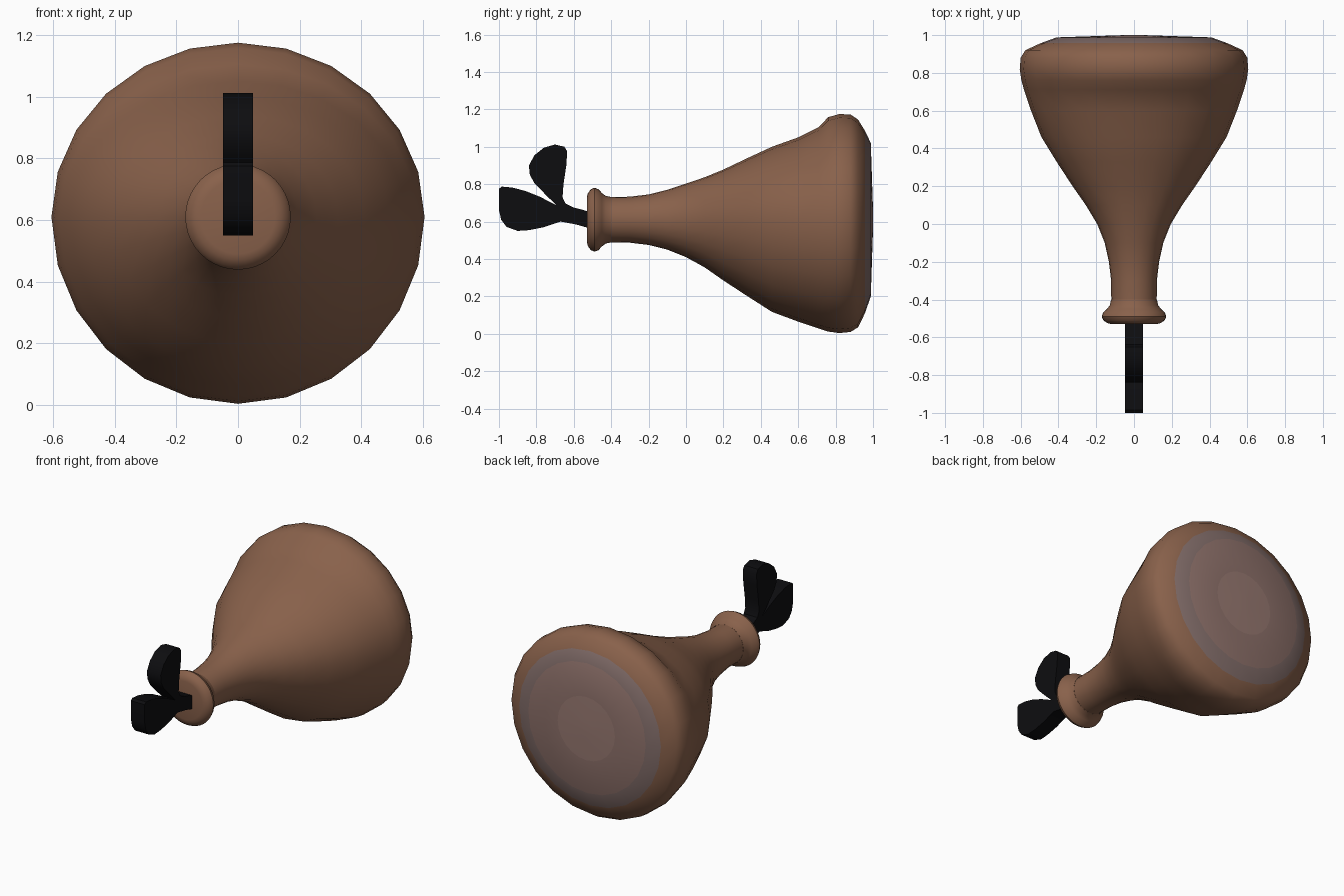
import bpy, bmesh, math

if "Cube" in bpy.data.objects:
    bpy.data.objects.remove(bpy.data.objects["Cube"])

CZ = 0.61  # height of the long axis


def material(name, r, g, b):
    m = bpy.data.materials.new(name)
    m.diffuse_color = (r, g, b, 1)
    m.use_nodes = True
    m.node_tree.nodes["Principled BSDF"].inputs["Base Color"].default_value = m.diffuse_color
    return m


skin = material("roasted_skin", 0.25, 0.12, 0.07)
fat = material("fat_rim", 0.22, 0.15, 0.14)
meat = material("cut_meat", 0.27, 0.165, 0.145)
core = material("meat_core", 0.31, 0.19, 0.165)
black = material("black", 0.004, 0.004, 0.005)


def finish(bm, name, mats, angle):
    bmesh.ops.recalc_face_normals(bm, faces=bm.faces)
    me = bpy.data.meshes.new(name)
    bm.to_mesh(me)
    bm.free()
    for m in mats:
        me.materials.append(m)
    ob = bpy.data.objects.new(name, me)
    bpy.context.collection.objects.link(ob)
    bpy.ops.object.select_all(action='DESELECT')
    ob.select_set(True)
    bpy.context.view_layer.objects.active = ob
    bpy.ops.object.shade_smooth_by_angle(angle=math.radians(angle))
    return ob


def loft(name, rings, sides, mats, angle=40):
    """Rings along y: (y, half width, height above axis, depth below axis, material)."""
    bm = bmesh.new()
    loops = []
    for y, rx, up, down, _ in rings:
        loop = []
        for i in range(sides):
            a = 2 * math.pi * i / sides
            s = math.sin(a)
            loop.append(bm.verts.new((rx * math.cos(a), y, CZ + s * (up if s > 0 else down))))
        loops.append(loop)
    for k in range(len(loops) - 1):
        for i in range(sides):
            j = (i + 1) % sides
            f = bm.faces.new((loops[k][i], loops[k][j], loops[k + 1][j], loops[k + 1][i]))
            f.material_index = rings[k][4]
    bm.faces.new(loops[0])
    bm.faces.new(loops[-1]).material_index = rings[-1][4]
    return finish(bm, name, mats, angle)


# Meat body, ending in the ringed cut face at the back
loft("leg_meat", [
    (-0.45, 0.12, 0.12, 0.12, 0),
    (-0.30, 0.121, 0.123, 0.123, 0),
    (-0.20, 0.133, 0.135, 0.135, 0),
    (-0.10, 0.155, 0.16, 0.16, 0),
    (0.00, 0.195, 0.193, 0.20, 0),
    (0.10, 0.255, 0.227, 0.255, 0),
    (0.20, 0.325, 0.268, 0.325, 0),
    (0.33, 0.41, 0.33, 0.41, 0),
    (0.46, 0.49, 0.39, 0.493, 0),
    (0.60, 0.545, 0.44, 0.545, 0),
    (0.71, 0.582, 0.495, 0.582, 0),
    (0.76, 0.596, 0.548, 0.598, 0),
    (0.82, 0.605, 0.565, 0.606, 0),
    (0.88, 0.60, 0.562, 0.60, 0),
    (0.92, 0.575, 0.535, 0.575, 0),
    (0.957, 0.495, 0.475, 0.50, 1),
    (0.988, 0.41, 0.41, 0.41, 2),
    (0.995, 0.20, 0.20, 0.20, 3),
    (1.00, 0.05, 0.05, 0.05, 3),
], 24, [skin, fat, meat, core])

# Rounded collar at the narrow end
collar = [(-0.53, 0.12), (-0.525, 0.14), (-0.51, 0.162), (-0.49, 0.171),
          (-0.468, 0.163), (-0.45, 0.143), (-0.43, 0.128), (-0.40, 0.121)]
loft("collar", [(y, r, r, r, 0) for y, r in collar], 40, [skin])

# Bone: forked two-lobe outline (y, z) extruded across x
outline = [(-0.50, 0.56), (-0.50, 0.645), (-0.55, 0.662), (-0.60, 0.675), (-0.645, 0.697),
           (-0.66, 0.73), (-0.655, 0.80), (-0.64, 0.90), (-0.635, 0.975), (-0.65, 1.0),
           (-0.70, 1.012), (-0.76, 0.995), (-0.81, 0.955), (-0.84, 0.90), (-0.835, 0.85),
           (-0.81, 0.805), (-0.74, 0.733), (-0.692, 0.687), (-0.78, 0.732), (-0.86, 0.764),
           (-0.93, 0.782), (-0.985, 0.787), (-1.0, 0.775), (-1.0, 0.66), (-0.988, 0.61),
           (-0.96, 0.572), (-0.90, 0.55), (-0.84, 0.554), (-0.76, 0.57), (-0.67, 0.60),
           (-0.59, 0.585)]
bm = bmesh.new()
face = bm.faces.new([bm.verts.new((-0.048, y, z)) for y, z in outline])
side = bmesh.ops.extrude_face_region(bm, geom=[face])["geom"]
bmesh.ops.translate(bm, vec=(0.096, 0, 0), verts=[g for g in side if isinstance(g, bmesh.types.BMVert)])
bmesh.ops.triangulate(bm, faces=[f for f in bm.faces if len(f.verts) > 4])
finish(bm, "forked_bone", [black], 35)
